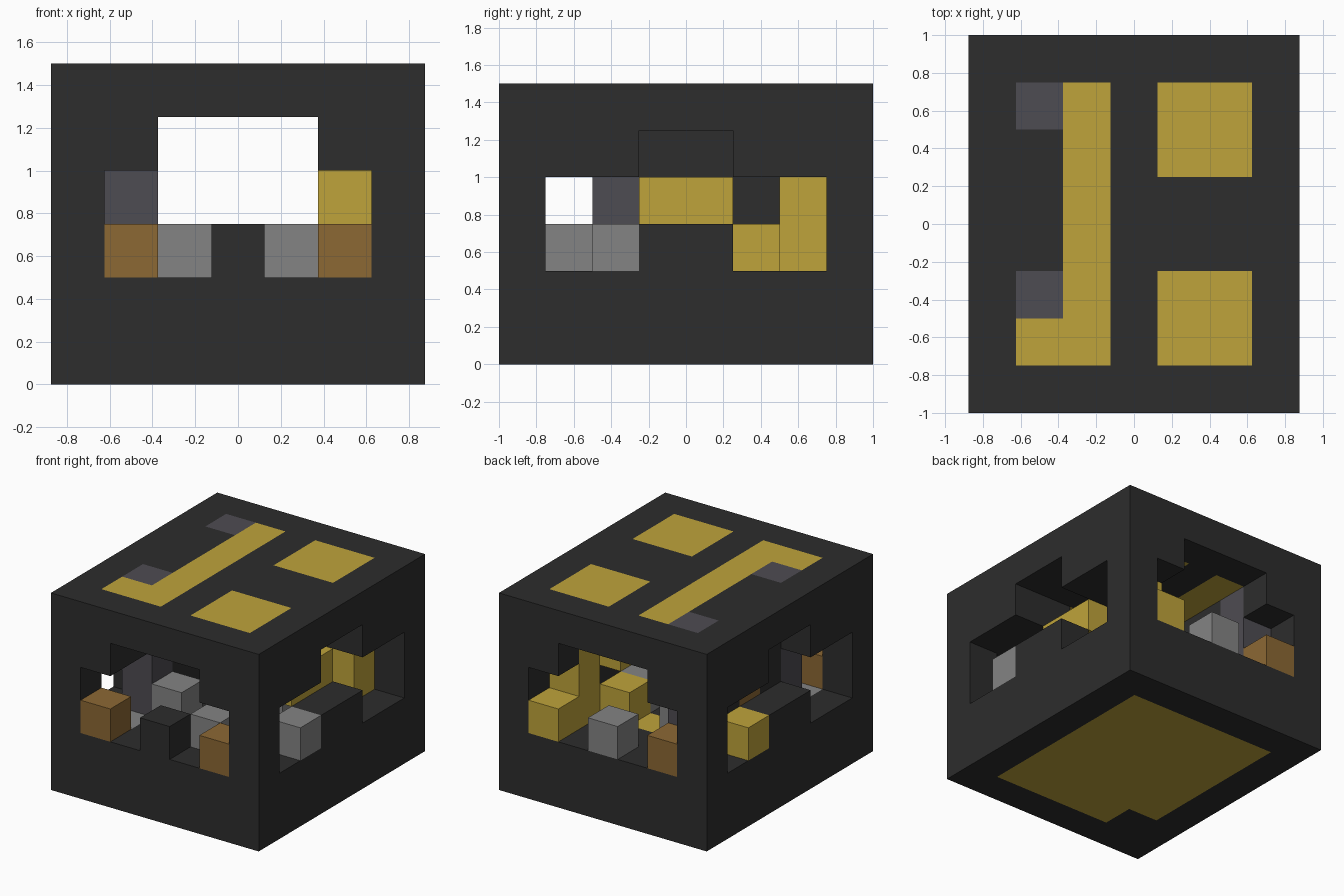
import bpy
import bmesh
from itertools import product
from mathutils import Vector

cube = bpy.data.objects.get("Cube")
if cube:
    bpy.data.objects.remove(cube, do_unlink=True)

SIZE = (7, 8, 6)
CELL = 0.25
ORIGIN = Vector((-0.875, -1.0, 0.0))


def make_material(name, r, g, b):
    mat = bpy.data.materials.new(name)
    mat.use_nodes = True
    mat.diffuse_color = (r, g, b, 1)
    mat.node_tree.nodes["Principled BSDF"].inputs["Base Color"].default_value = (r, g, b, 1)
    return mat


MATS = {
    "black": make_material("charcoal black", 0.026, 0.026, 0.026),
    "yellow": make_material("mustard yellow", 0.52, 0.37, 0.043),
    "purple": make_material("slate purple", 0.076, 0.072, 0.084),
    "grey": make_material("mid grey", 0.23, 0.23, 0.23),
    "brown": make_material("copper brown", 0.262, 0.138, 0.034),
}

grid = {}


def fill(part, colour, x, y, z):
    """Fill a block of cells; each range is one index or a (first, last) pair."""
    spans = [(r, r) if isinstance(r, int) else r for r in (x, y, z)]
    for cell in product(*(range(a, b + 1) for a, b in spans)):
        if part:
            grid[cell] = (part, colour)
        else:
            grid.pop(cell, None)


def carve(x, y, z):
    fill(None, None, x, y, z)


# Solid casing with a hollow chamber
fill("casing", "black", (0, 6), (0, 7), (0, 5))
carve((2, 4), (0, 7), (3, 4))
carve((1, 5), (1, 6), (2, 3))
carve(5, (3, 4), 4)

# Arched openings in front and back
for y in (0, 7):
    carve((1, 5), y, 3)
    carve((1, 2), y, 2)
    carve((4, 5), y, 2)

# Arched openings in both sides
for x in (0, 6):
    carve(x, (1, 6), 3)
    carve(x, (3, 4), 4)
    carve(x, (1, 2), 2)
    carve(x, (5, 6), 2)

# Inner dark wall
fill("casing", "black", 1, (3, 5), (2, 4))
fill("inner_wall_block", "brown", 1, 4, 3)

# Top inlays
fill("top_strip", "yellow", 2, (1, 6), 5)
fill("top_strip", "yellow", 1, 1, 5)
for name, y in (("front_top_square", (1, 2)), ("back_top_square", (5, 6))):
    fill(name, "yellow", (4, 5), y, 5)

# Base inlay with one missing corner
fill("base_inlay", "yellow", (1, 5), (1, 6), 0)
fill("casing", "black", 1, 1, 0)

# Columns inside
for name, y in (("front_column", 2), ("back_column", 6)):
    fill(name, "purple", 1, y, (2, 5))
fill("yellow_column", "yellow", 5, 6, (2, 4))
fill("yellow_beam", "yellow", 5, (3, 4), 3)

# Blocks on the chamber floor
for x, y in ((2, 2), (4, 1), (4, 4), (2, 5)):
    fill("grey_floor_block", "grey", x, y, 2)
fill("yellow_floor_block", "yellow", 4, 5, 2)
fill("grey_floor_tile", "grey", 1, 1, 1)
fill("yellow_floor_tile", "yellow", 3, 5, 1)

# Blocks set into the openings
fill("front_corner_block", "brown", 1, 0, 2)
fill("front_corner_block", "brown", 5, 0, 2)
fill("back_right_block", "brown", 1, 7, 2)
fill("back_left_block", "yellow", 5, 7, 2)
fill("back_middle_block", "grey", 3, 7, 2)
fill("left_side_block", "grey", 6, 2, 2)
fill("right_side_block", "yellow", 0, 5, 2)


def build_part(part, colour):
    """Make one mesh from the exposed cell sides of a part."""
    bm = bmesh.new()
    for cell in [c for c, v in grid.items() if v[0] == part]:
        for axis, side in product(range(3), (0, 1)):
            other = list(cell)
            other[axis] += 2 * side - 1
            if tuple(other) in grid:
                continue
            u, v = (axis + 1) % 3, (axis + 2) % 3
            verts = []
            for a, b in ((0, 0), (1, 0), (1, 1), (0, 1)):
                p = list(cell)
                p[axis] += side
                p[u] += a
                p[v] += b
                verts.append(bm.verts.new(ORIGIN + CELL * Vector(p)))
            bm.faces.new(verts if side else verts[::-1])
    bmesh.ops.remove_doubles(bm, verts=bm.verts, dist=0.001)
    mesh = bpy.data.meshes.new(part)
    bm.to_mesh(mesh)
    bm.free()
    mesh.materials.append(MATS[colour])
    bpy.context.collection.objects.link(bpy.data.objects.new(part, mesh))


for part, colour in sorted(set(grid.values())):
    build_part(part, colour)
